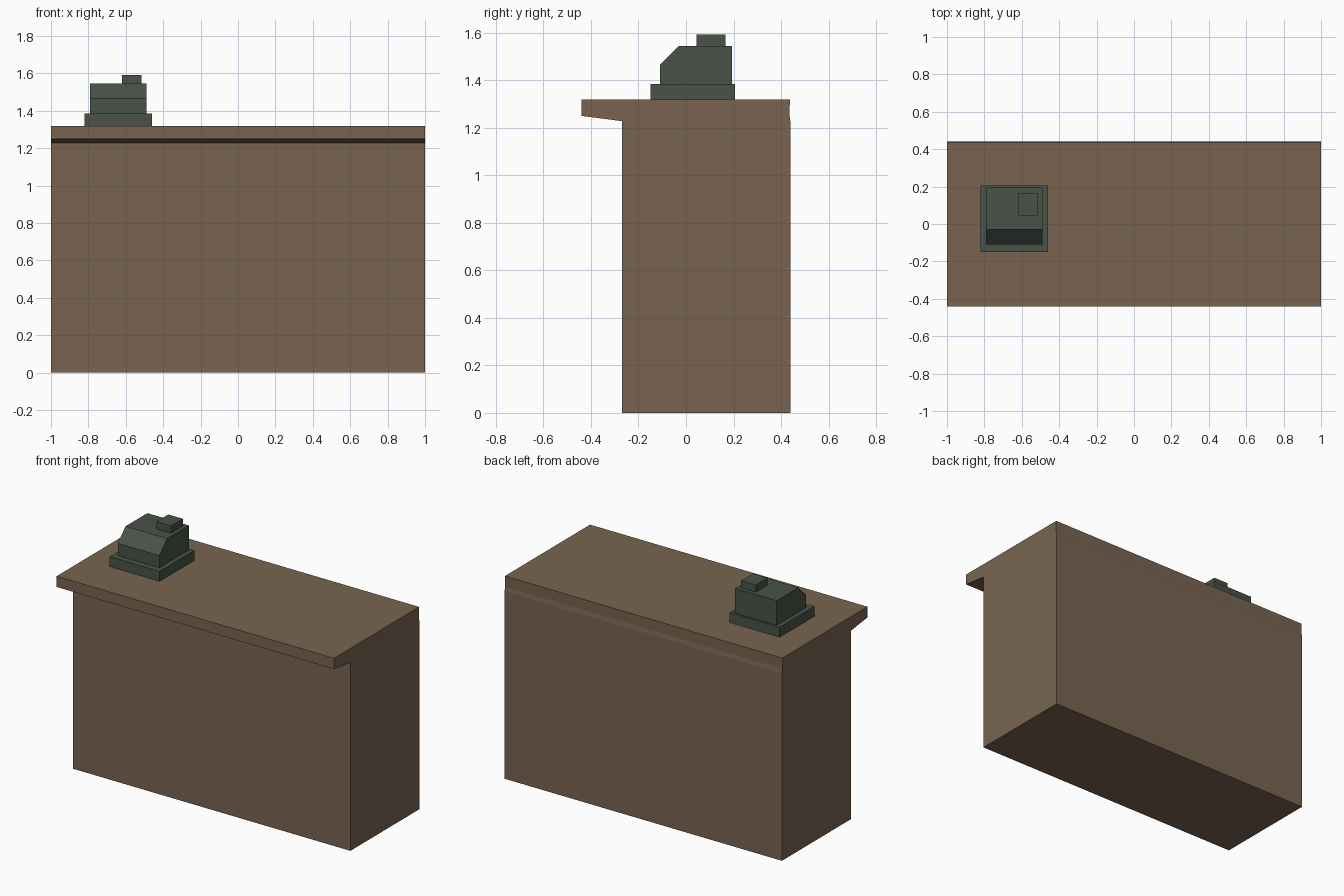
import bpy

if "Cube" in bpy.data.objects:
    bpy.data.objects.remove(bpy.data.objects["Cube"])


def material(name, color):
    m = bpy.data.materials.new(name)
    m.diffuse_color = color
    m.use_nodes = True
    m.node_tree.nodes["Principled BSDF"].inputs["Base Color"].default_value = m.diffuse_color
    return m


def extrude_profile(name, profile, x0, x1, mat):
    """Extrude a closed (y, z) profile along x."""
    n = len(profile)
    verts = [(x, y, z) for x in (x0, x1) for y, z in profile]
    faces = [tuple(reversed(range(n))), tuple(range(n, 2 * n))]
    faces += [(i, (i + 1) % n, (i + 1) % n + n, i + n) for i in range(n)]
    mesh = bpy.data.meshes.new(name)
    mesh.from_pydata(verts, [], faces)
    mesh.materials.append(mat)
    obj = bpy.data.objects.new(name, mesh)
    bpy.context.collection.objects.link(obj)
    return obj


def box(name, x0, x1, y0, y1, z0, z1, mat):
    return extrude_profile(name, [(y0, z0), (y1, z0), (y1, z1), (y0, z1)], x0, x1, mat)


wood = material("brown_wood", (0.19, 0.127, 0.08, 1))
metal = material("dark_green", (0.065, 0.084, 0.065, 1))

# Counter with overhanging front lip and slightly recessed back edge
extrude_profile("counter", [
    (-0.27, 0), (0.44, 0), (0.44, 1.22), (0.436, 1.25), (0.437, 1.32),
    (-0.44, 1.32), (-0.44, 1.25), (-0.27, 1.228)], -1, 1, wood)

# Cash register: base, sloped body, display
box("register_base", -0.82, -0.46, -0.15, 0.207, 1.32, 1.385, metal)
extrude_profile("register_body", [
    (-0.11, 1.385), (0.194, 1.385), (0.194, 1.545),
    (-0.03, 1.545), (-0.11, 1.465)], -0.79, -0.49, metal)
box("register_display", -0.62, -0.515, 0.045, 0.167, 1.545, 1.592, metal)
